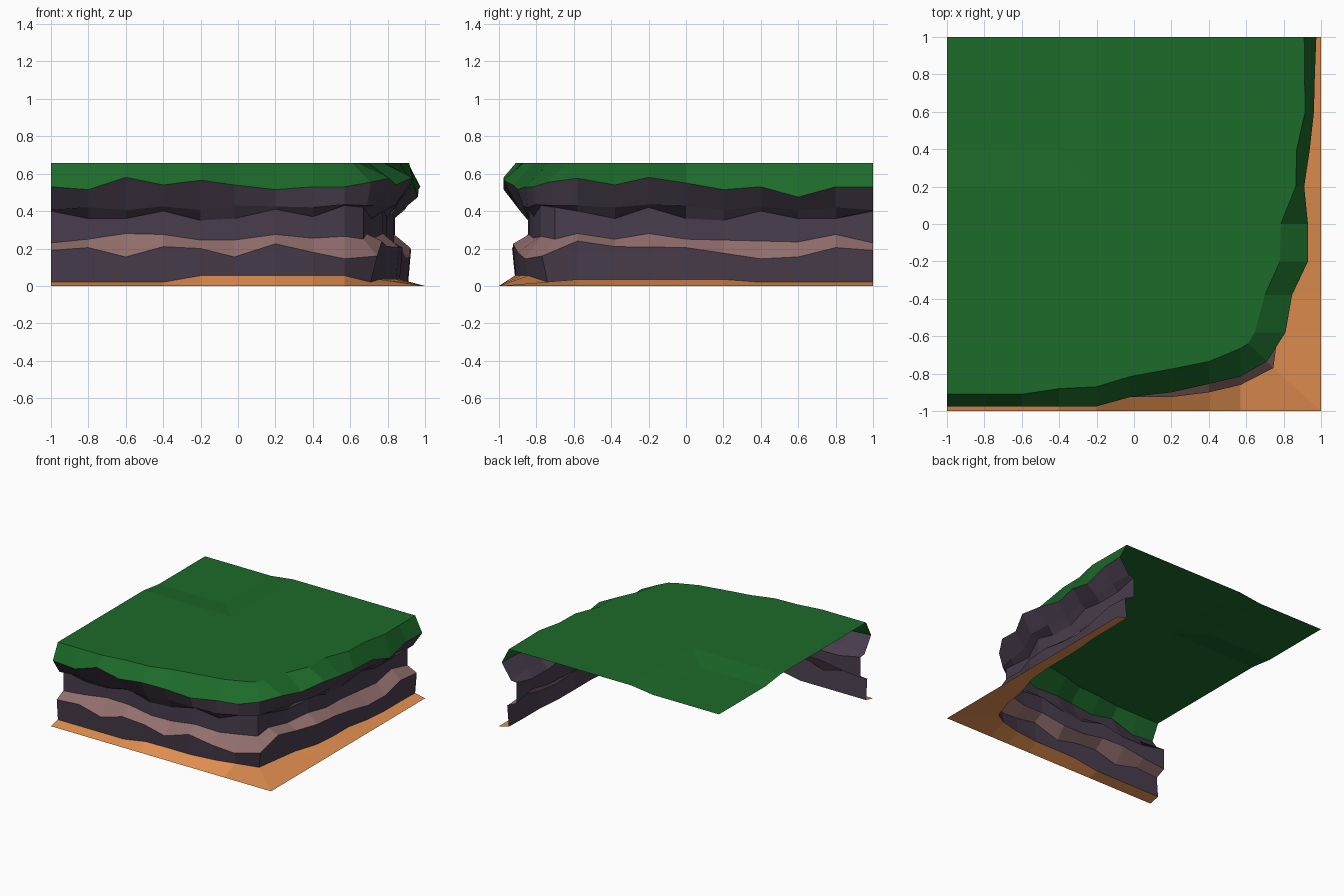
import bpy

if "Cube" in bpy.data.objects:
    bpy.data.objects.remove(bpy.data.objects["Cube"])

# Columns run along the front edge (by x), round the corner, then up the right edge (by y)
ALONG_F = [-1, -.8, -.6, -.4, -.2, -.02, .2, .4, .57]
ALONG_R = [-.58, -.38, -.2, 0, .2, .4, .6, .8, 1]


def material(name, rgb):
    m = bpy.data.materials.new(name)
    m.diffuse_color = (*rgb, 1)
    m.use_nodes = True
    m.node_tree.nodes["Principled BSDF"].inputs["Base Color"].default_value = m.diffuse_color
    return m


def row(front, corner, right, zs):
    """One horizontal contour line of the cliff."""
    pts = [(x, -d) for x, d in zip(ALONG_F, front)] + [corner]
    pts += [(d, y) for y, d in zip(ALONG_R, right)]
    if not isinstance(zs, list):
        zs = [zs] * len(pts)
    return [(x, y, z) for (x, y), z in zip(pts, zs)]


def band(name, rows, mats, slots, extra=(), extra_faces=()):
    """Skin between stacked contours, one material slot per strip."""
    n = len(rows[0])
    verts = [p for r in rows for p in r] + list(extra)
    faces, idx = [], []
    for r in range(len(rows) - 1):
        for i in range(n - 1):
            a = r * n + i
            faces.append((a, a + 1, a + n + 1, a + n))
            idx.append(slots[r])
    for f in extra_faces:
        faces.append(f)
        idx.append(slots[-1])
    me = bpy.data.meshes.new(name)
    me.from_pydata(verts, [], faces)
    for m in mats:
        me.materials.append(m)
    for p, k in zip(me.polygons, idx):
        p.material_index = k
    ob = bpy.data.objects.new(name, me)
    bpy.context.collection.objects.link(ob)
    return ob


def inset(values, d):
    return [v - d for v in values]


green = material("grass green", (.012, .145, .023))
stone = material("dark purple stone", (.067, .048, .075))
pink = material("dusty pink stone", (.29, .16, .155))
sand = material("orange sand", (.76, .275, .08))

# Distances from the centre for the main contours
ledge_f = [.925, .925, .925, .925, .93, .925, .925, .9, .86]
ledge_r = [.77, .80, .86, .88, .88, .90, .92, .92, .925]
rim_f = [.975, .975, .975, .975, .975, .925, .90, .855, .815]
rim_r = [.81, .845, .93, .93, .91, .94, .962, .967, .975]
top_f = [.91, .91, .91, .88, .87, .815, .775, .735, .665]
top_r = [.645, .70, .78, .785, .865, .87, .915, .912, .91]
notch_f, notch_r = inset(ledge_f, .085), inset(ledge_r, .085)
lip_f = [max(r - .085, n + .03) for r, n in zip(rim_f, notch_f)]
lip_r = [max(r - .085, n + .03) for r, n in zip(rim_r, notch_r)]

# Contours from the ground up
outer = row([1] * 9, (1, -1), [1] * 9, 0)
base = row(inset(ledge_f, .015), (.71, -.74), inset(ledge_r, .015),
           [.02] * 4 + [.055] * 5 + [.02] + [.035] * 5 + [.02] * 4)
ledge = row(ledge_f, (.745, -.77), ledge_r,
            [.19, .205, .155, .21, .20, .155, .225, .18, .145, .16,
             .24, .21, .208, .205, .175, .145, .155, .205, .19])
notch = row(notch_f, (.67, -.70), notch_r,
            [.23, .25, .28, .275, .245, .245, .275, .255, .265, .25,
             .28, .25, .28, .25, .245, .24, .235, .275, .23])
under = row(notch_f, (.67, -.70), notch_r,
            [.40, .36, .36, .40, .35, .36, .41, .37, .43, .42,
             .40, .36, .42, .36, .35, .40, .36, .36, .40])
lip = row(lip_f, (.69, -.715), lip_r,
          [.405, .42, .405, .425, .405, .43, .425, .42, .435, .43,
           .43, .42, .435, .43, .405, .425, .405, .42, .405])
rim = row(rim_f, (.71, -.735), rim_r,
          [.53, .515, .58, .54, .565, .54, .515, .53, .53, .555,
           .575, .54, .58, .55, .515, .53, .475, .53, .53])
H, L = .657, .632
top = row(top_f, (.61, -.64), top_r, H)

# Shallow dip in the back left of the meadow
n = len(top)
A, B, C, a, b, c, d = range(2 * n, 2 * n + 7)
dip = [(-.2, 1, H), (-.2, .2, H), (-1, .2, H),
       (-.4, 1, L), (-.4, .4, L), (-1, .4, L), (-1, 1, L)]
meadow = [list(range(n, 2 * n)) + [A, B, C], (A, a, b, B), (B, b, c, C), (a, d, c, b)]

# Sand strip, layered cliff wall, grass cap
band("sand_ground", [outer, base], [sand], [0])
band("cliff_wall", [base, ledge, notch, under, lip, rim], [stone, pink], [0, 1, 0, 0, 0])
band("grass_cap", [rim, top], [green], [0], dip, meadow)
